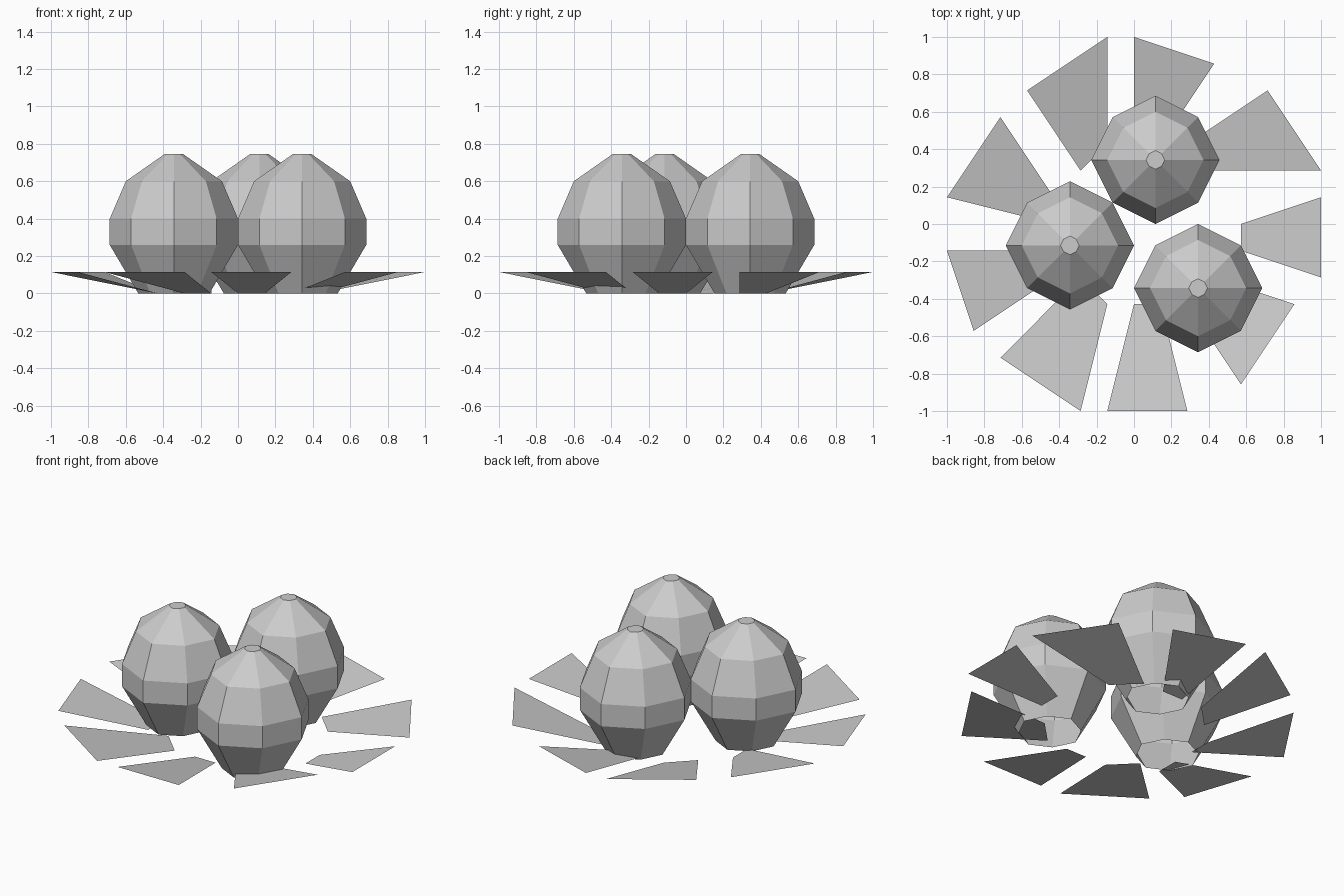
import bpy
import bmesh
from math import pi, cos, sin, sqrt

if "Cube" in bpy.data.objects:
    bpy.data.objects.remove(bpy.data.objects["Cube"])

# One pale grey for everything
GREY = (0.6, 0.6, 0.6, 1.0)
grey = bpy.data.materials.new("pale_grey")
grey.use_nodes = True
grey.diffuse_color = GREY
grey.node_tree.nodes["Principled BSDF"].inputs["Base Color"].default_value = GREY


def make_object(name, bm):
    mesh = bpy.data.meshes.new(name)
    bm.to_mesh(mesh)
    bm.free()
    mesh.materials.append(grey)
    obj = bpy.data.objects.new(name, mesh)
    bpy.context.collection.objects.link(obj)
    return obj


# Eight-sided pod, open underneath and capped on top; diagonals slightly pulled in
POD_PROFILE = [(0.19, 0), (0.343, 0.26), (0.343, 0.4), (0.257, 0.6), (0.05, 0.745)]
DIAGONAL = 2 * sqrt(2) / 3


def make_pod(name, x, y):
    bm = bmesh.new()
    rings = []
    for radius, z in POD_PROFILE:
        ring = []
        for i in range(8):
            r = radius * (DIAGONAL if i % 2 else 1)
            a = i * pi / 4
            ring.append(bm.verts.new((r * cos(a), r * sin(a), z)))
        rings.append(ring)
    for low, high in zip(rings, rings[1:]):
        for i in range(8):
            j = (i + 1) % 8
            bm.faces.new((low[i], low[j], high[j], high[i]))
    bm.faces.new(rings[-1])
    make_object(name, bm).location = (x, y, 0)


POD_UNIT = 0.8 / 7
for name, x, y in (("back_pod", 1, 3), ("right_pod", -3, -1), ("left_pod", 3, -3)):
    make_pod(name, x * POD_UNIT, y * POD_UNIT)

# Flat leaves rising outward: two outer corners, then two inner corners
LEAF_UNIT = 1 / 7
LEAF_RISE = 0.115
LEAVES = [
    ((3, 6), (0, 7), (0, 3), (1, 3)),
    ((7, 2), (5, 5), (2, 3), (3, 2)),
    ((7, -2), (7, 1), (4, 0), (4, -1)),
    ((4, -6), (6, -3), (3, -2), (2, -3)),
    ((-1, -7), (2, -7), (1, -3), (0, -3)),
    ((-5, -5), (-2, -7), (-1, -3), (-2, -2)),
    ((-7, -1), (-6, -4), (-3, -2), (-3, -1)),
    ((-5, 4), (-7, 1), (-3, 0), (-3, 1)),
    ((-1, 7), (-4, 5), (-2, 2), (-1, 3)),
]
for number, corners in enumerate(LEAVES, 1):
    bm = bmesh.new()
    verts = [bm.verts.new((x * LEAF_UNIT, y * LEAF_UNIT, LEAF_RISE if i < 2 else 0))
             for i, (x, y) in enumerate(corners)]
    bm.faces.new(verts)
    bm.normal_update()
    if bm.faces[:][0].normal.z < 0:
        bmesh.ops.reverse_faces(bm, faces=bm.faces[:])
    make_object(f"leaf_{number}", bm)
